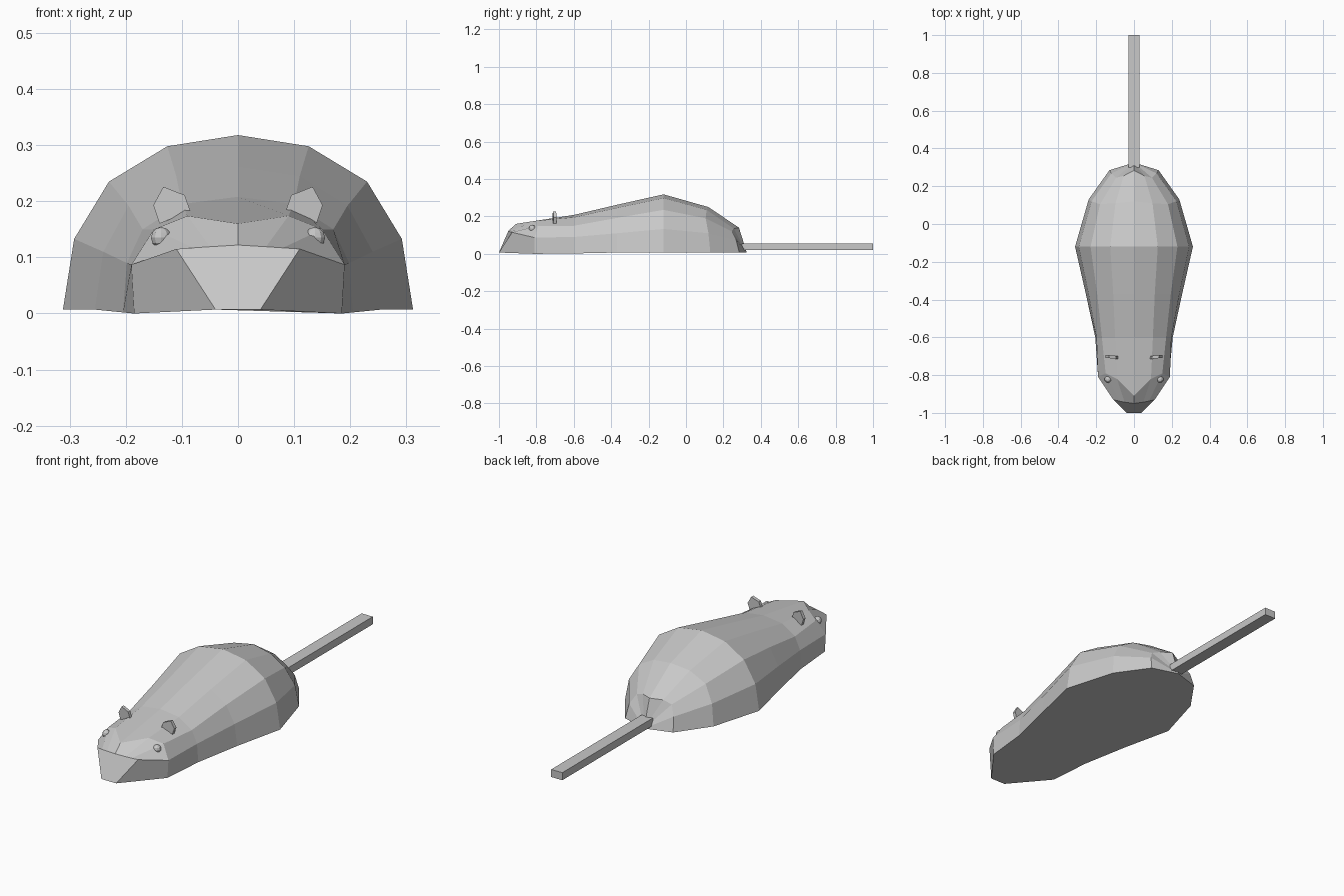
import bpy, bmesh, math
from mathutils import Vector

if "Cube" in bpy.data.objects:
    bpy.data.objects.remove(bpy.data.objects["Cube"], do_unlink=True)

grey = bpy.data.materials.new("plain grey")
grey.use_nodes = True
grey.diffuse_color = (0.58, 0.58, 0.58, 1)
grey.node_tree.nodes["Principled BSDF"].inputs["Base Color"].default_value = (0.58, 0.58, 0.58, 1)


def finish(bm, name):
    bmesh.ops.recalc_face_normals(bm, faces=bm.faces)
    mesh = bpy.data.meshes.new(name)
    bm.to_mesh(mesh)
    bm.free()
    mesh.materials.append(grey)
    obj = bpy.data.objects.new(name, mesh)
    bpy.context.collection.objects.link(obj)
    return obj


# Body: half sections from the belly edge up to the spine, nose to rump
sections = [
    [(.04, -1, .007), (.11, -.93, .115), (.08, -.937, .117), (.05, -.943, .119), (0, -.95, .122)],
    [(.185, -.81, 0), (.19, -.81, .087), (.15, -.79, .15), (.09, -.82, .174), (0, -.91, .16)],
    [(.205, -.6, .002), (.198, -.6, .09), (.17, -.6, .15), (.10, -.6, .195), (0, -.6, .208)],
    [(.255, -.37, .007), (.24, -.37, .11), (.195, -.37, .192), (.11, -.37, .245), (0, -.37, .262)],
    [(.312, -.12, .007), (.292, -.12, .133), (.23, -.12, .235), (.126, -.12, .298), (0, -.12, .318)],
    [(.24, .13, .007), (.225, .12, .11), (.18, .105, .19), (.098, .11, .235), (0, .12, .25)],
    [(.13, .285, .007), (.12, .268, .075), (.095, .245, .12), (.055, .255, .135), (0, .283, .14)],
]
bm = bmesh.new()
rows = []
for half in sections:
    full = half + [(-x, y, z) for x, y, z in reversed(half[:-1])]
    rows.append([bm.verts.new(p) for p in full])
for a, b in zip(rows, rows[1:]):
    for i in range(len(a) - 1):
        bm.faces.new((a[i], a[i + 1], b[i + 1], b[i]))
# Rump converges on the tail root, nose and belly are closed flat
rump = bm.verts.new((0, .325, .007))
for p, q in zip(rows[-1], rows[-1][1:]):
    bm.faces.new((p, q, rump))
bm.faces.new(rows[0])
bm.faces.new([r[0] for r in rows] + [rump] + [r[-1] for r in reversed(rows)])
finish(bm, "body")

# Tail: a long square bar
bm = bmesh.new()
bmesh.ops.create_cube(bm, size=1)
for v in bm.verts:
    v.co = Vector((v.co.x * .06, .65 + v.co.y * .70, .038 + v.co.z * .037))
finish(bm, "tail")

# Ears and eyes on both sides
ear_outline = [(.085, .183), (.095, .211), (.133, .226), (.151, .193), (.140, .160)]
for side, label in ((1, "left"), (-1, "right")):
    bm = bmesh.new()
    verts = [bm.verts.new((side * x, -.705 - .1 * (x - .085) * -1 - .01, z)) for x, z in ear_outline]
    face = bm.faces.new(verts)
    back = bmesh.ops.extrude_face_region(bm, geom=[face])["geom"]
    bmesh.ops.translate(bm, vec=(0, .016, 0), verts=[e for e in back if isinstance(e, bmesh.types.BMVert)])
    finish(bm, label + "_ear")

    bm = bmesh.new()
    bmesh.ops.create_uvsphere(bm, u_segments=10, v_segments=6, radius=.019)
    bmesh.ops.translate(bm, vec=(side * .137, -.822, .135), verts=bm.verts)
    finish(bm, label + "_eye")
